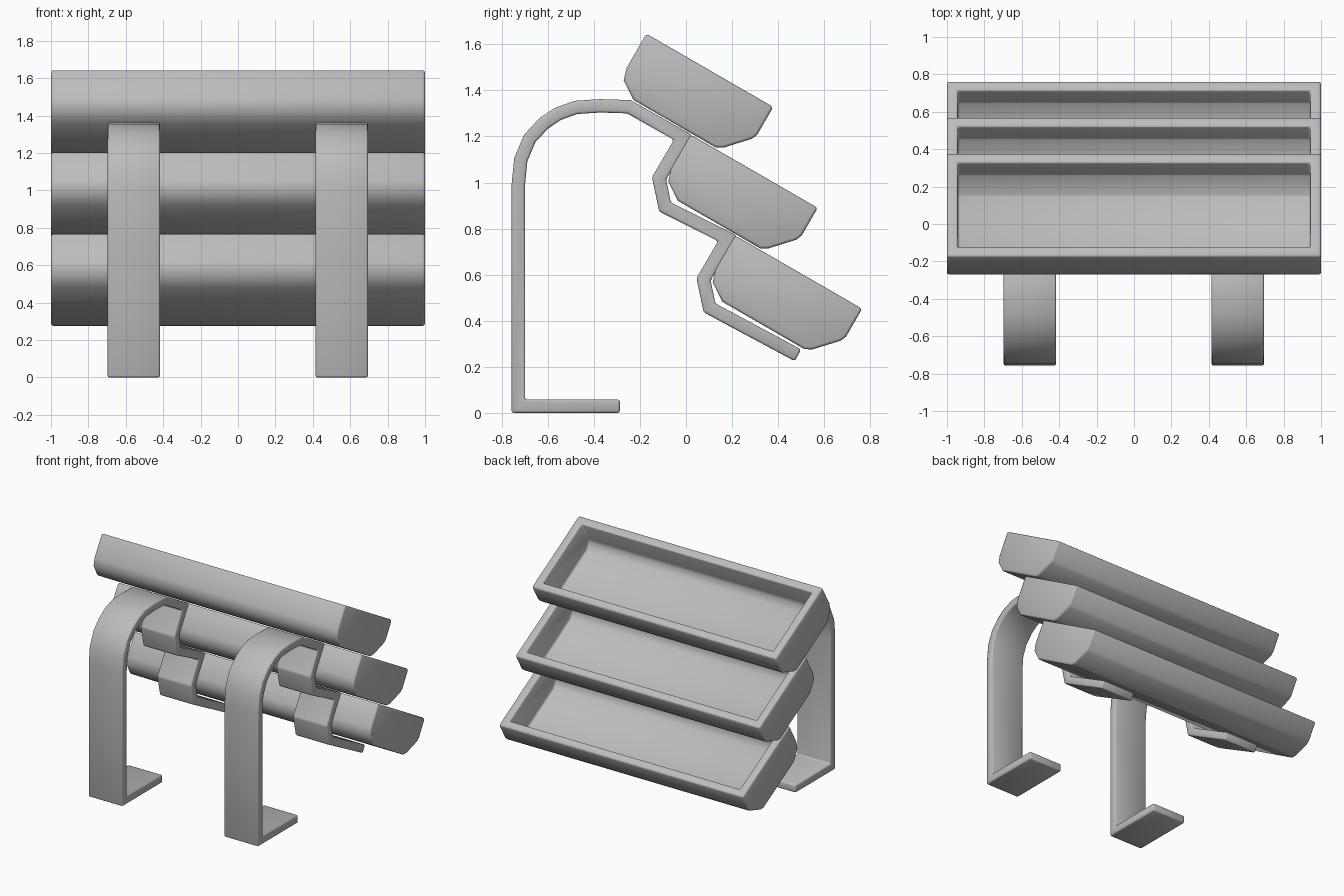
import bpy, bmesh, math
from mathutils import Vector

if "Cube" in bpy.data.objects:
    bpy.data.objects.remove(bpy.data.objects["Cube"])

T = 0.058                      # sheet thickness
TILT = math.radians(30)
STEP = Vector((0.193, -0.438)) # tray-to-tray shift in (y, z)

metal = bpy.data.materials.new("dark_metal")
metal.diffuse_color = (0.5, 0.5, 0.5, 1)
metal.use_nodes = True
metal.node_tree.nodes["Principled BSDF"].inputs["Base Color"].default_value = metal.diffuse_color


def offset(path, d):
    """Shift an open 2D path sideways (to its left) with mitred corners."""
    p = [Vector(q) for q in path]
    out = []
    for i, q in enumerate(p):
        dirs = []
        if i > 0:
            dirs.append((q - p[i - 1]).normalized())
        if i < len(p) - 1:
            dirs.append((p[i + 1] - q).normalized())
        n = [Vector((-t.y, t.x)) for t in dirs]
        m = (n[0] + n[-1]).normalized()
        out.append(q + m * (d / m.dot(n[0])))
    return out


def row(bm, pts, x):
    return [bm.verts.new((x, p[0], p[1])) for p in pts]


def strip(bm, a, b):
    for i in range(len(a) - 1):
        bm.faces.new((a[i], a[i + 1], b[i + 1], b[i]))


def finish(bm, name, bevel):
    """Smooth-shaded part with small rounded edges."""
    bmesh.ops.recalc_face_normals(bm, faces=bm.faces)
    me = bpy.data.meshes.new(name)
    bm.to_mesh(me)
    bm.free()
    me.shade_smooth()
    me.materials.append(metal)
    ob = bpy.data.objects.new(name, me)
    bpy.context.collection.objects.link(ob)
    m = ob.modifiers.new("edge_round", 'BEVEL')
    m.width, m.segments = bevel, 2
    m.limit_method, m.angle_limit = 'ANGLE', math.radians(40)
    m.use_clamp_overlap = False
    return ob


# Tray section: (along slope, depth), an open trough
TRAY = [(0, 0), (0, -.172), (.017, -.226), (.096, -.277), (.507, -.277),
        (.538, -.26), (.625, -.166), (.636, -.139), (.636, 0)]


def tray(name, origin):
    def place(pts):
        c, s = math.cos(TILT), math.sin(TILT)
        return [(origin.x + u * c + v * s, origin.y - u * s + v * c) for u, v in pts]
    outer, inner = place(TRAY), place(offset(TRAY, T))
    bm = bmesh.new()
    o1, o2 = row(bm, outer, -1), row(bm, outer, 1)
    i1, i2 = row(bm, inner, -1 + T), row(bm, inner, 1 - T)
    strip(bm, o1, o2)
    strip(bm, i1, i2)
    for ends in (o1, o2, i1, i2):
        bm.faces.new(ends)
    # flat rim around the opening
    for a, b, c, d in ((o1[0], o2[0], i2[0], i1[0]), (o1[-1], o2[-1], i2[-1], i1[-1]),
                       (o1[0], o1[-1], i1[-1], i1[0]), (o2[0], o2[-1], i2[-1], i2[0])):
        bm.faces.new((a, b, c, d))
    return finish(bm, name, 0.012)


for k, label in enumerate(("upper", "middle", "lower")):
    tray(label + "_tray", Vector((-0.172, 1.646)) + STEP * k)

# Bent strap centre line (y, z): foot, post, arch, then a zigzag cradle per tray
path = [(-.287, .029), (-.728, .029), (-.728, .99), (-.717, 1.10), (-.678, 1.192),
        (-.617, 1.257), (-.556, 1.298), (-.478, 1.326), (-.374, 1.333), (-.248, 1.329)]
hook = [Vector((-.013, 1.196)), Vector((-.117, 1.018)), Vector((-.091, .894))]
for k in range(2):
    path += [tuple(h + STEP * k) for h in hook]
path.append((.486, .25))


def bracket(name, x0, x1):
    bm = bmesh.new()
    a, b = offset(path, T / 2), offset(path, -T / 2)
    a0, b0, a1, b1 = row(bm, a, x0), row(bm, b, x0), row(bm, a, x1), row(bm, b, x1)
    for p, q in ((a0, b0), (a1, b1), (a0, a1), (b0, b1)):
        strip(bm, p, q)
    for i in (0, -1):
        bm.faces.new((a0[i], b0[i], b1[i], a1[i]))
    return finish(bm, name, 0.01)


bracket("left_bracket", -.697, -.417)
bracket("right_bracket", .415, .695)
